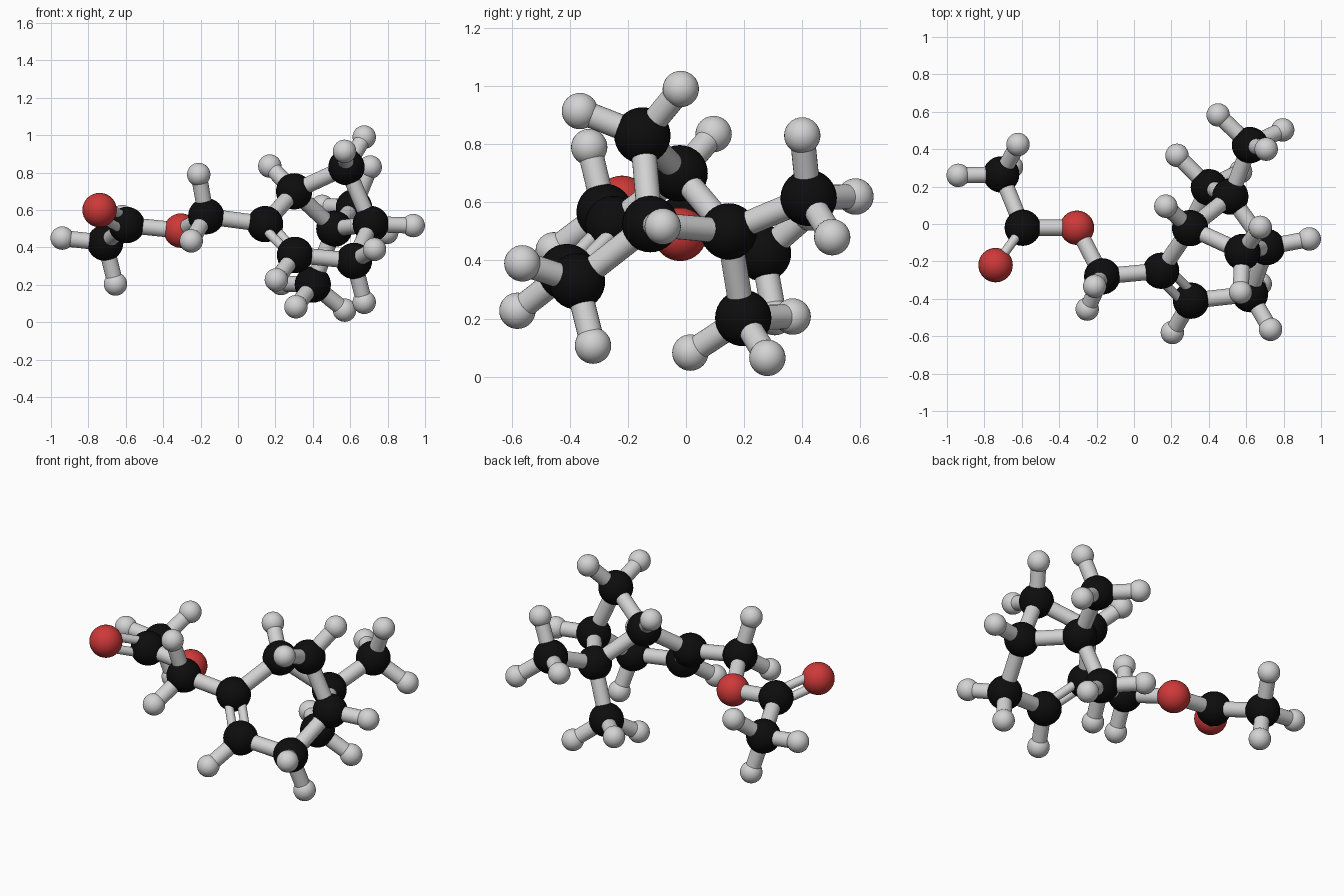
import bpy
from mathutils import Vector

if "Cube" in bpy.data.objects:
    bpy.data.objects.remove(bpy.data.objects["Cube"])


def material(name, rgb):
    m = bpy.data.materials.new(name)
    m.diffuse_color = (*rgb, 1)
    m.use_nodes = True
    m.node_tree.nodes["Principled BSDF"].inputs["Base Color"].default_value = m.diffuse_color
    return m


BLACK = material("black", (0.004, 0.004, 0.004))
RED = material("red", (0.62, 0.04, 0.04))
PALE = material("pale grey", (0.65, 0.65, 0.65))

# Heavy balls, each followed by the small balls attached to it
carbons = {
    "carbonyl": [(-.595, -.02, .52)],
    "acetyl_methyl": [(-.71, .265, .425), (-.94, .26, .45), (-.655, .305, .205), (-.62, .425, .565)],
    "link": [(-.17, -.28, .567), (-.21, -.333, .79), (-.25, -.455, .435)],
    "ring_double": [(.145, -.25, .525)],
    "ring_double_end": [(.305, -.41, .36), (.205, -.58, .227)],
    "ring_lower": [(.62, -.375, .328), (.73, -.563, .39), (.675, -.32, .107)],
    "bridgehead_right": [(.71, -.123, .525), (.937, -.08, .517)],
    "bridge": [(.58, -.15, .83), (.675, -.018, .99), (.57, -.365, .914)],
    "bridgehead_left": [(.30, -.022, .70), (.17, .095, .835)],
    "ring_branch": [(.515, .147, .50)],
    "lower_methyl": [(.40, .197, .202), (.23, .367, .207), (.31, .015, .083), (.57, .28, .065)],
    "back_methyl": [(.62, .422, .615), (.707, .40, .83), (.45, .583, .62), (.795, .503, .48)],
}
oxygens = {"carbonyl_oxygen": (-.74, -.22, .60), "link_oxygen": (-.305, -.02, .49)}


def smooth(ob):
    bpy.ops.object.select_all(action='DESELECT')
    ob.select_set(True)
    bpy.context.view_layer.objects.active = ob
    bpy.ops.object.shade_smooth_by_angle()


def ball(name, pos, radius, mat):
    bpy.ops.mesh.primitive_uv_sphere_add(segments=32, ring_count=16, radius=radius, location=pos)
    ob = bpy.context.object
    ob.name = name
    ob.data.materials.append(mat)
    smooth(ob)
    return Vector(pos)


def rod(name, a, b, radius=.043):
    d = b - a
    bpy.ops.mesh.primitive_cylinder_add(vertices=24, radius=radius, depth=d.length, location=(a + b) / 2)
    ob = bpy.context.object
    ob.name = name
    ob.rotation_euler = d.to_track_quat('Z', 'Y').to_euler()
    ob.data.materials.append(PALE)
    smooth(ob)


def double_rod(name, a, b, side):
    d = (b - a).normalized()
    off = (side - d * side.dot(d)).normalized() * .036
    for s in (-1, 1):
        rod(name, a + off * s, b + off * s, .025)


# Balls, with the rods to the small end balls
heavy = {}
for name, (centre, *ends) in carbons.items():
    heavy[name] = ball(name + "_carbon", centre, .097, BLACK)
    for e in ends:
        rod(name + "_end_rod", heavy[name], ball(name + "_hydrogen", e, .0625, PALE))
for name, centre in oxygens.items():
    heavy[name] = ball(name, centre, .092, RED)

# Rods between neighbouring heavy balls, paired thin rods for the two double links
doubles = {("carbonyl", "carbonyl_oxygen"): Vector((0, 0, 1)),
           ("ring_double", "ring_double_end"): Vector((-.7, -.7, 0))}
names = list(heavy)
for i, m in enumerate(names):
    for n in names[i + 1:]:
        if (m, n) in doubles:
            double_rod("double_rod", heavy[m], heavy[n], doubles[m, n])
        elif (heavy[m] - heavy[n]).length < .4:
            rod("frame_rod", heavy[m], heavy[n])
